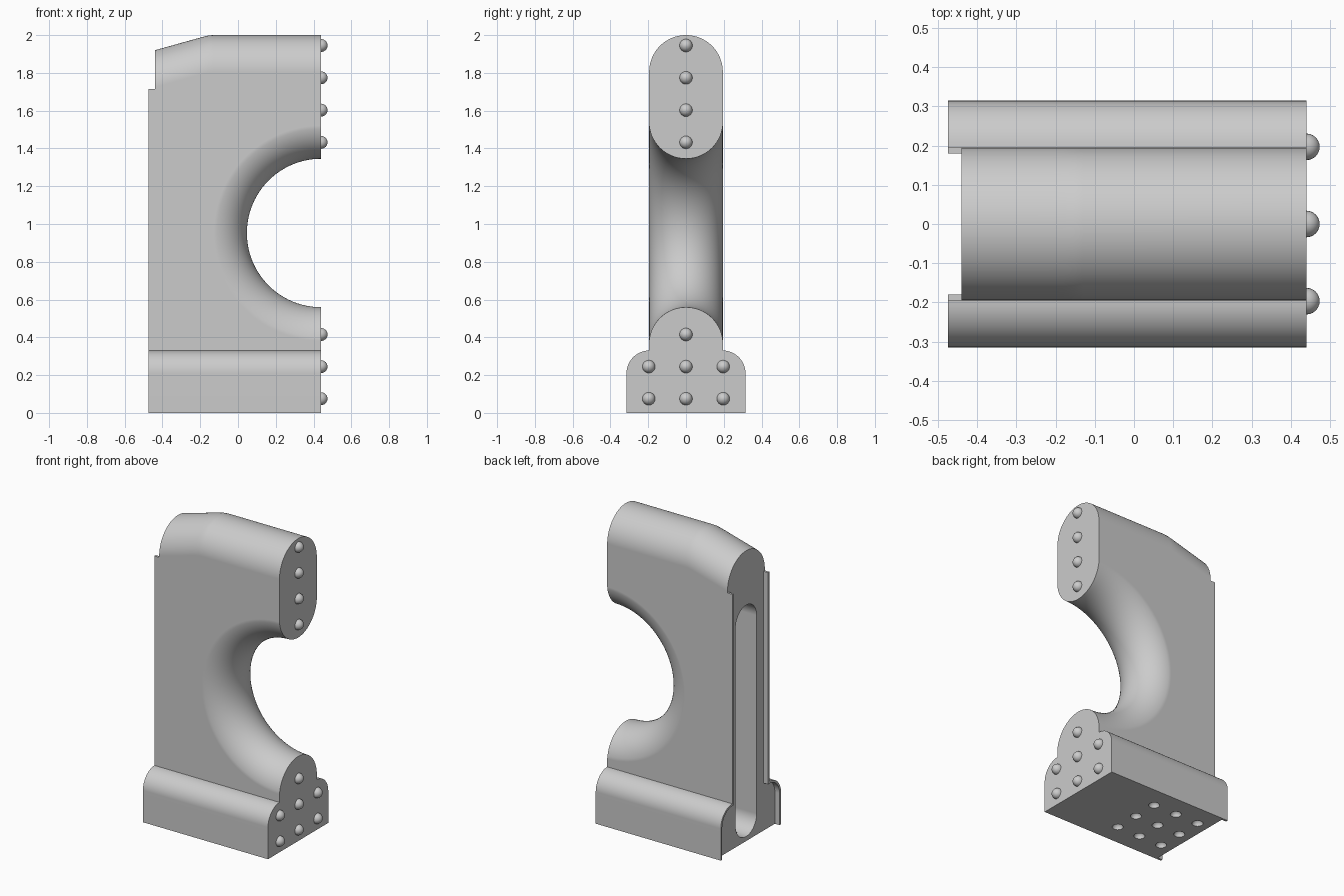
import bpy, bmesh
from math import pi, sin, cos, radians
from mathutils import Vector, Matrix

cube = bpy.data.objects.get("Cube")
if cube:
    bpy.data.objects.remove(cube, do_unlink=True)

grey = bpy.data.materials.new("plain_grey")
grey.use_nodes = True
grey.diffuse_color = (0.6, 0.6, 0.6, 1)
grey.node_tree.nodes["Principled BSDF"].inputs["Base Color"].default_value = (0.6, 0.6, 0.6, 1)

HALF = 0.195       # half thickness of the upright
BASE = 0.315       # half width of the foot
BACK, FACE = -0.44, 0.44
RIM = -0.475       # outer edge of the thin rims
SPRING = 1.805     # where the rounded top begins
PEG = 0.034


def finish(name, bm):
    bmesh.ops.recalc_face_normals(bm, faces=bm.faces)
    mesh = bpy.data.meshes.new(name)
    bm.to_mesh(mesh)
    bm.free()
    mesh.materials.append(grey)
    obj = bpy.data.objects.new(name, mesh)
    bpy.context.collection.objects.link(obj)
    return obj


def arc(cy, cz, r, a0, a1, n):
    return [(cy + r * cos(radians(a0 + (a1 - a0) * i / n)),
             cz + r * sin(radians(a0 + (a1 - a0) * i / n))) for i in range(n + 1)]


def loft(bm, outline, stations):
    """Sweep a (y, z) outline along x; each station is x and the drop of the top."""
    rings = [[bm.verts.new((x, y, z - (drop if z > 1.5 else 0))) for y, z in outline]
             for x, drop in stations]
    n = len(outline)
    for a, b in zip(rings, rings[1:]):
        for i in range(n):
            j = (i + 1) % n
            bm.faces.new((a[i], a[j], b[j], b[i]))
    bm.faces.new(rings[0])
    bm.faces.new(rings[-1])


def activate(obj):
    bpy.ops.object.select_all(action='DESELECT')
    obj.select_set(True)
    bpy.context.view_layer.objects.active = obj


def cut(obj, cutter):
    mod = obj.modifiers.new("cut", 'BOOLEAN')
    mod.operation, mod.solver, mod.object = 'DIFFERENCE', 'EXACT', cutter
    activate(obj)
    bpy.ops.object.modifier_apply(modifier=mod.name)
    bpy.data.objects.remove(cutter, do_unlink=True)


def smooth(obj):
    activate(obj)
    bpy.ops.object.shade_smooth_by_angle(angle=radians(30))
    mod = obj.modifiers.new("flat_sides", 'WEIGHTED_NORMAL')
    mod.keep_sharp = True


# Body: wide foot with rounded shoulders, upright with rounded top that slopes at the back
shoulder = arc(HALF, 0.21, BASE - HALF, 0, 90, 12)
half = [(BASE, 0)] + shoulder + arc(0, SPRING, HALF, 0, 90, 20)
outline = half + [(-y, z) for y, z in reversed(half[:-1])]
bm = bmesh.new()
loft(bm, outline, [(BACK, 0.08), (-0.21, 0.016), (-0.18, 0.008), (-0.155, 0.002),
                   (-0.13, 0), (FACE, 0)])
body = finish("body", bm)

# Round opening with a half-round inner edge, turned about the y axis
tube, centre_z = HALF + 0.001, 0.9525
ring = 0.393 + tube
profile = [(0, -0.4), (ring, -0.4)]
profile += [(ring - tube * cos(a), tube * sin(a))
            for a in [pi * (i / 32 - 0.5) for i in range(33)]]
profile += [(ring, 0.4), (0, 0.4)]
bm = bmesh.new()
verts = [bm.verts.new((FACE + r, y, centre_z)) for r, y in profile]
edges = [bm.edges.new(pair) for pair in zip(verts, verts[1:])]
bmesh.ops.spin(bm, geom=verts + edges, cent=(FACE, 0, centre_z), axis=(0, 1, 0),
               angle=2 * pi, steps=96, use_duplicate=False)
bmesh.ops.remove_doubles(bm, verts=bm.verts, dist=0.0001)
cut(body, finish("opening_cutter", bm))

# Long round-ended slot in the back
bm = bmesh.new()
loft(bm, arc(0, 1.45, 0.11, 0, 180, 20) + arc(0, 0.14, 0.11, 180, 360, 20),
     [(-0.5, 0), (-0.24, 0)])
cut(body, finish("slot_cutter", bm))

# Dimples in the underside
bm = bmesh.new()
for i in range(3):
    for j in range(3):
        place = Matrix.Translation((-0.015 - 0.171 * i, 0.171 * (j - 1), 0))
        bmesh.ops.create_uvsphere(bm, u_segments=20, v_segments=11, radius=PEG, matrix=place)
cut(body, finish("dimple_cutter", bm))
smooth(body)

# Thin rims that follow the outline past the back face
t = 0.015
strip = [(BASE, 0)] + shoulder + [(HALF, 1.715), (HALF - t, 1.715), (HALF - t, 0.33 - t)]
strip += arc(HALF, 0.21, BASE - HALF - t, 90, 0, 12) + [(BASE - t, 0)]
for name, side in (("back_rim_rear", 1), ("back_rim_front", -1)):
    bm = bmesh.new()
    loft(bm, [(side * y, z) for y, z in strip],  [(RIM, 0), (BACK, 0)])
    # keep the straight top edge level
    smooth(finish(name, bm))

# Round pegs on the end faces
spots = [(0, 1.945 - 0.171 * i) for i in range(4)] + [(0, 0.415)]
spots += [(y, z) for y in (-0.197, 0, 0.197) for z in (0.075, 0.245)]
for k, (y, z) in enumerate(spots):
    bm = bmesh.new()
    bmesh.ops.create_uvsphere(bm, u_segments=24, v_segments=12, radius=PEG,
                              matrix=Matrix.Rotation(pi / 2, 4, 'Y'))
    bmesh.ops.delete(bm, geom=[v for v in bm.verts if v.co.x < -0.001], context='VERTS')
    bmesh.ops.translate(bm, verts=bm.verts, vec=Vector((FACE, y, z)))
    smooth(finish("peg_%d" % (k + 1), bm))
